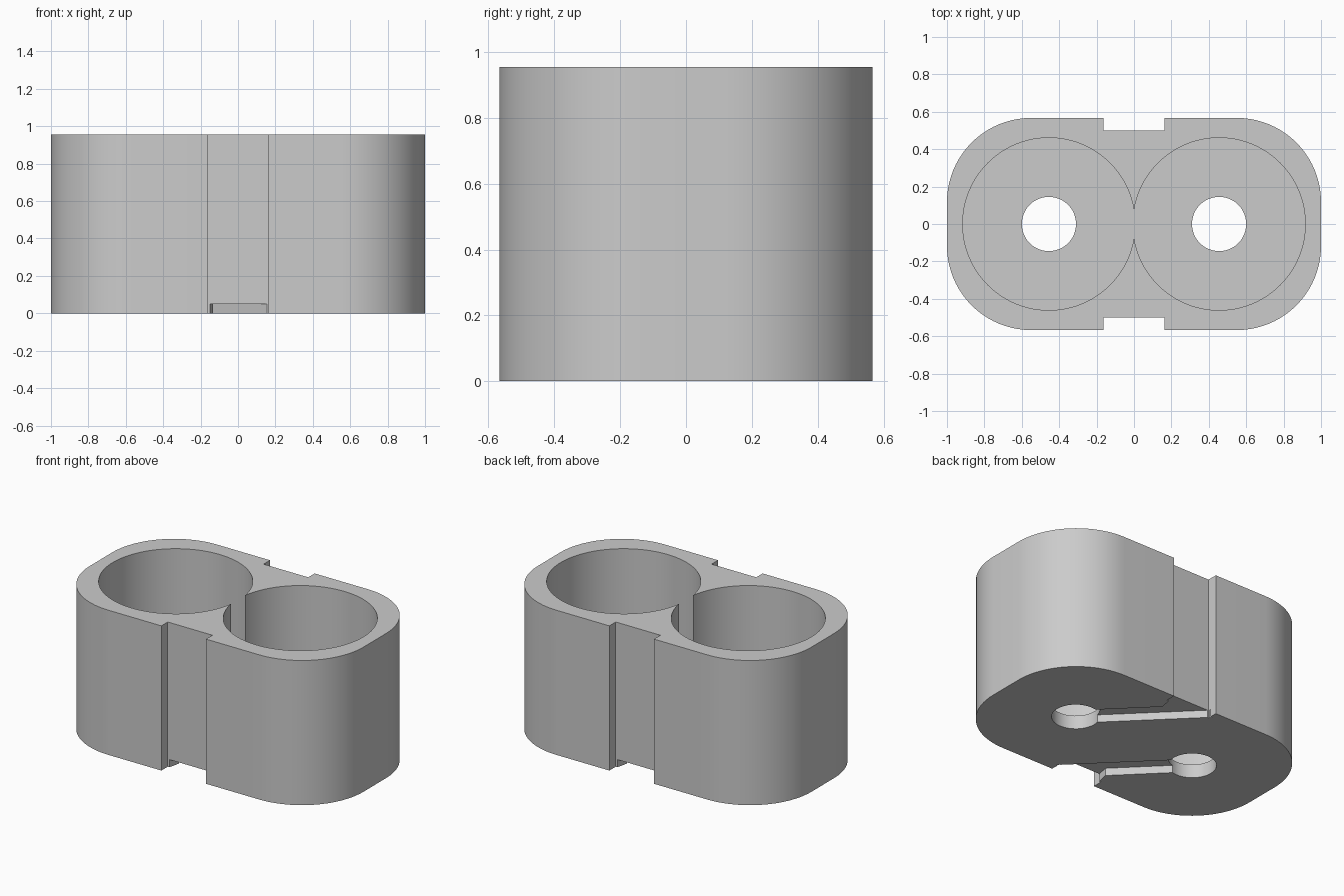
import bpy, bmesh
from math import cos, sin, pi, radians

if "Cube" in bpy.data.objects:
    bpy.data.objects.remove(bpy.data.objects["Cube"])

HEIGHT, HALF_X, HALF_Y, CORNER = 0.955, 1.0, 0.567, 0.45
WELL_X, WELL_R, FLOOR = 0.455, 0.461, 0.09
NOTCH_X, NOTCH_Y = 0.163, 0.5

grey = bpy.data.materials.new("plain grey")
grey.use_nodes = True
grey.diffuse_color = (0.6, 0.6, 0.6, 1)
grey.node_tree.nodes["Principled BSDF"].inputs["Base Color"].default_value = grey.diffuse_color


def prism(name, points, z0, z1):
    """Extrude a flat counter-clockwise outline from z0 up to z1."""
    bm = bmesh.new()
    base = bm.faces.new([bm.verts.new((x, y, z0)) for x, y in points])
    top = bmesh.ops.extrude_face_region(bm, geom=[base])["geom"]
    bmesh.ops.translate(bm, vec=(0, 0, z1 - z0),
                        verts=[v for v in top if isinstance(v, bmesh.types.BMVert)])
    bmesh.ops.recalc_face_normals(bm, faces=bm.faces)
    mesh = bpy.data.meshes.new(name)
    bm.to_mesh(mesh)
    bm.free()
    mesh.materials.append(grey)
    obj = bpy.data.objects.new(name, mesh)
    bpy.context.collection.objects.link(obj)
    return obj


def arc(cx, cy, r, start, sweep, steps):
    return [(cx + r * cos(start + sweep * i / steps),
             cy + r * sin(start + sweep * i / steps)) for i in range(steps + 1)]


def circle(cx, r, steps):
    return arc(cx, 0, r, 0, 2 * pi, steps)[:-1]


# Rounded body outline with a shallow notch in the front and back
cx, cy = HALF_X - CORNER, HALF_Y - CORNER
outline = []
for quarter, (sx, sy) in enumerate([(1, 1), (-1, 1), (-1, -1), (1, -1)]):
    outline += arc(sx * cx, sy * cy, CORNER, quarter * pi / 2, pi / 2, 20)
    if quarter in (0, 2):
        outline += [(sx * NOTCH_X, sy * HALF_Y), (sx * NOTCH_X, sy * NOTCH_Y),
                    (-sx * NOTCH_X, sy * NOTCH_Y), (-sx * NOTCH_X, sy * HALF_Y)]
body = prism("twin_well_holder", outline, 0, HEIGHT)

# Diagonal channel under the base, from a drain hole to the nearest notch
channel = [(-0.155, 0.5), (-0.175, 0.52), (0.155, 0.52), (0.15, 0.5),
           (0.133, 0.426), (0.453, 0.106), (0.453, 0), (0.347, 0)]

cutters = []
for side, label in ((1, "left"), (-1, "right")):
    cutters += [
        prism(label + "_well_cutter", circle(side * WELL_X, WELL_R, 96), FLOOR, HEIGHT + 0.1),
        prism(label + "_hole_cutter", circle(side * WELL_X, 0.145, 48), -0.1, FLOOR + 0.1),
        prism(label + "_channel_cutter", [(side * x, side * y) for x, y in channel], -0.1, 0.05),
    ]

bpy.context.view_layer.objects.active = body
for cutter in cutters:
    mod = body.modifiers.new(cutter.name, 'BOOLEAN')
    mod.operation = 'DIFFERENCE'
    mod.solver = 'EXACT'
    mod.object = cutter
    bpy.ops.object.modifier_apply(modifier=mod.name)
for cutter in cutters:
    bpy.data.objects.remove(cutter)

# Smooth the curved walls, keep the rims sharp
bpy.ops.object.select_all(action='DESELECT')
body.select_set(True)
bpy.ops.object.shade_smooth_by_angle(angle=radians(30))
